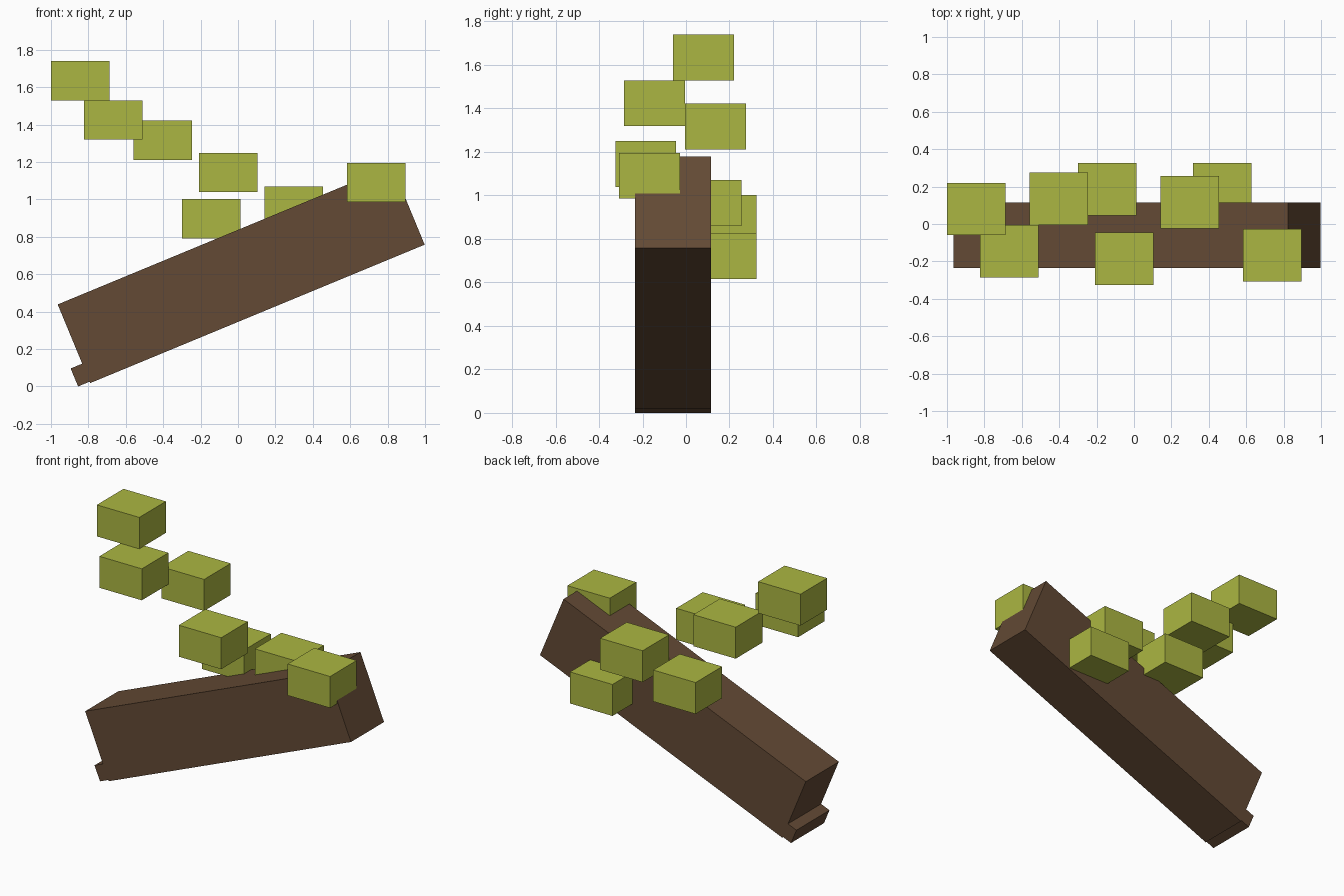
import bpy
from math import atan2
from mathutils import Matrix, Vector

default = bpy.data.objects.get("Cube")
if default:
    bpy.data.objects.remove(default, do_unlink=True)


def make_material(name, rgb):
    mat = bpy.data.materials.new(name)
    mat.use_nodes = True
    color = (*rgb, 1.0)
    mat.diffuse_color = color
    mat.node_tree.nodes["Principled BSDF"].inputs["Base Color"].default_value = color
    return mat


def make_box(name, center, size, mat, tilt=0.0):
    """Flat-sided box, tilted upward toward +x by the given angle."""
    bpy.ops.mesh.primitive_cube_add(size=1)
    obj = bpy.context.object
    obj.name = name
    obj.data.transform(Matrix.Diagonal((*size, 1.0)))
    obj.location = center
    obj.rotation_euler.y = -tilt
    obj.data.materials.append(mat)
    return obj


bark = make_material("bark brown", (0.125, 0.068, 0.035))
leaf = make_material("leaf green", (0.41, 0.47, 0.054))

# Leaning trunk, placed from its two lower ends
low, high = Vector((-0.79, 0, 0.018)), Vector((0.998, 0, 0.758))
along = (high - low).normalized()
up = Vector((-along.z, 0, along.x))
tilt = atan2(along.z, along.x)
length, height, depth = (high - low).length, 0.455, 0.348
mid_y = Vector((0, -0.06, 0))
make_box("trunk", (low + high) / 2 + up * height / 2 + mid_y,
         (length, depth, height), bark, tilt)

# Thin lip sticking out of the lower end
lip_corner = Vector((-0.855, 0, 0.0))
lip_size = (0.14, depth, 0.104)
make_box("trunk_lip", lip_corner + along * lip_size[0] / 2 + up * lip_size[2] / 2 + mid_y,
         lip_size, bark, tilt)

# Floating leaf blocks, all the same size
leaf_size = (0.313, 0.28, 0.21)
leaf_centers = [
    (-0.843, 0.08, 1.634), (-0.667, -0.145, 1.424), (-0.403, 0.135, 1.317),
    (-0.053, -0.185, 1.144), (-0.142, 0.185, 0.897), (0.298, 0.116, 0.965),
    (0.738, -0.167, 1.09), (0.472, 0.185, 0.72),
]
for number, center in enumerate(leaf_centers, 1):
    make_box(f"leaf_block_{number}", center, leaf_size, leaf)
